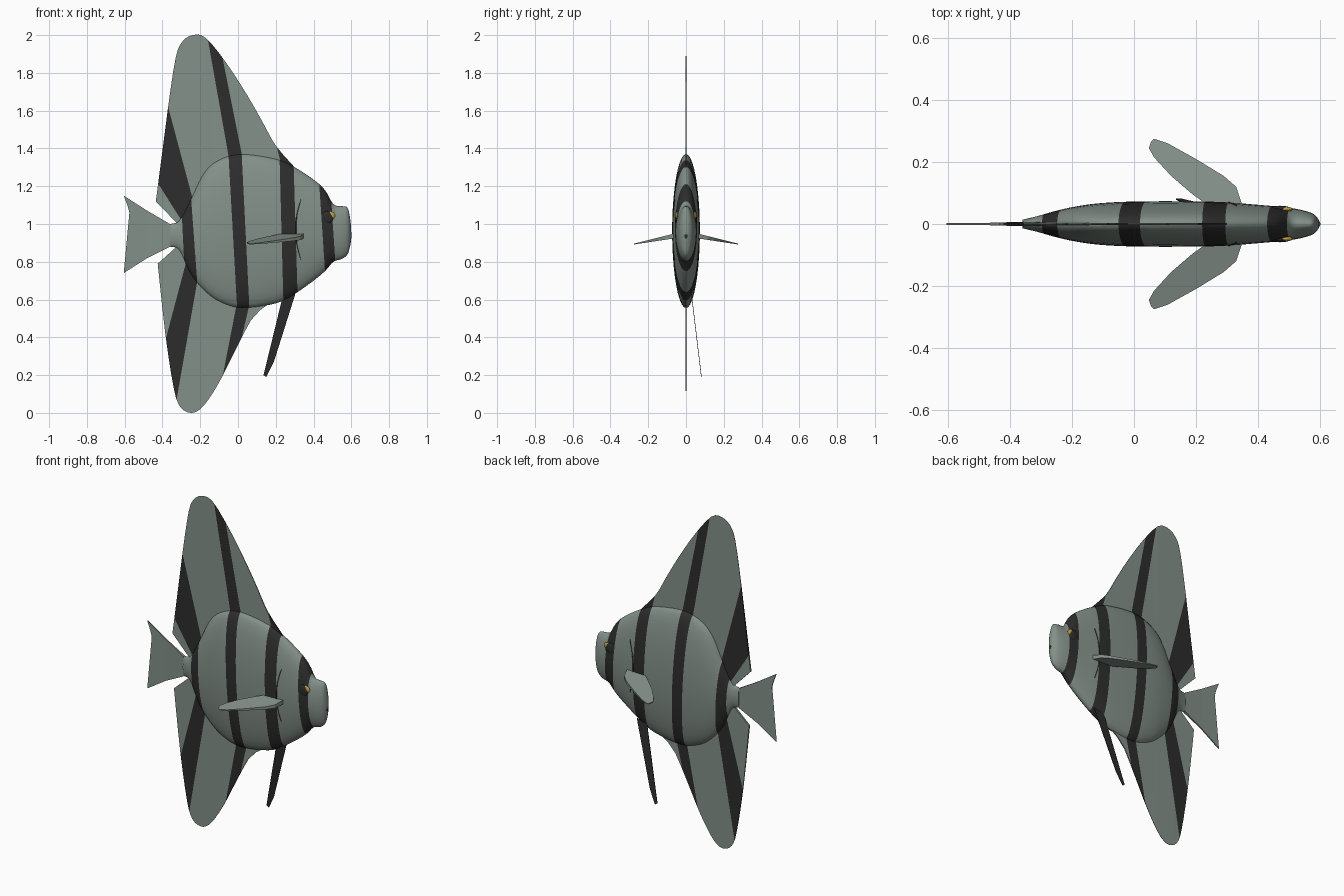
import bpy, bmesh, math
from mathutils import Vector

cube = bpy.data.objects.get("Cube")
if cube:
    bpy.data.objects.remove(cube)


def material(name, r, g, b):
    m = bpy.data.materials.new(name)
    m.use_nodes = True
    m.diffuse_color = (r, g, b, 1)
    bsdf = next(n for n in m.node_tree.nodes if n.type == 'BSDF_PRINCIPLED')
    bsdf.inputs["Base Color"].default_value = (r, g, b, 1)
    bsdf.inputs["Roughness"].default_value = 0.6
    return m


SCALE = material("grey green skin", 0.23, 0.28, 0.25)
DARK = material("stripe black", 0.026, 0.026, 0.026)
GOLD = material("eye gold", 0.55, 0.36, 0.06)


def finish(bm, name, mats, smooth=True):
    bmesh.ops.recalc_face_normals(bm, faces=bm.faces)
    mesh = bpy.data.meshes.new(name)
    bm.to_mesh(mesh)
    bm.free()
    for m in mats:
        mesh.materials.append(m)
    obj = bpy.data.objects.new(name, mesh)
    bpy.context.collection.objects.link(obj)
    if smooth:
        bpy.ops.object.select_all(action='DESELECT')
        obj.select_set(True)
        bpy.context.view_layer.objects.active = obj
        bpy.ops.object.shade_smooth_by_angle(angle=math.radians(40))
    return obj


def x_on(line, z):
    (xa, za), (xb, zb) = line
    return xa + (xb - xa) * (z - za) / (zb - za)


def paint_bands(bm, bands):
    """Cut the mesh along each band edge, then colour the faces between."""
    for band in bands:
        for (xa, za), (xb, zb) in band:
            bmesh.ops.bisect_plane(bm, geom=bm.verts[:] + bm.edges[:] + bm.faces[:], dist=1e-5,
                                   plane_co=(xa, 0, za), plane_no=(zb - za, 0, xa - xb))
    for f in bm.faces:
        c = f.calc_center_median()
        f.material_index = int(any(x_on(l, c.z) < c.x < x_on(r, c.z) for l, r in bands))


def spline(rows, steps):
    """Smooth curve through the rows."""
    rows = [Vector(r) for r in rows]
    out = []
    for i in range(len(rows) - 1):
        a, b = rows[max(i - 1, 0)], rows[i]
        c, d = rows[i + 1], rows[min(i + 2, len(rows) - 1)]
        for s in range(steps):
            t = s / steps
            out.append(b + (c - a) * t / 2 + (a * 2 - b * 5 + c * 4 - d) * t * t / 2
                       + (b * 3 - a - c * 3 + d) * t ** 3 / 2)
    return out + [rows[-1]]


# Body stations: x, belly height, back height, half width
STATIONS = spline([
    (-.36, .88, 1, .014), (-.31, .86, 1.02, .026), (-.25, .735, 1.13, .043), (-.18, .65, 1.27, .058),
    (-.1, .59, 1.34, .068), (.02, .555, 1.37, .073), (.2, .58, 1.345, .073), (.3, .63, 1.3, .07),
    (.4, .7, 1.235, .062), (.46, .75, 1.18, .057), (.505, .8, 1.105, .052), (.55, .815, 1.095, .043),
    (.58, .84, 1.085, .032), (.595, .89, 1.02, .016), (.6, .93, .95, .003)], 5)


def skin_y(x, z):
    """Half width of the body at a point of its side."""
    _, low, high, w = min(STATIONS, key=lambda s: abs(s[0] - x))
    return w * math.sqrt(max(0, 1 - ((2 * z - low - high) / (high - low)) ** 2))


# Body, a loft of ellipses with slanted stripes
bm = bmesh.new()
SIDES = 40
rings = []
for x, low, high, w in STATIONS:
    angles = [math.tau * k / SIDES for k in range(SIDES)]
    rings.append([bm.verts.new((x, w * math.cos(a), (low + high) / 2 + (high - low) / 2 * math.sin(a)))
                  for a in angles])
for r, s in zip(rings, rings[1:]):
    for k in range(SIDES):
        n = (k + 1) % SIDES
        bm.faces.new((r[k], r[n], s[n], s[k]))
bm.faces.new(rings[0])
bm.faces.new(rings[-1])
paint_bands(bm, [
    (((-.3, 1.1), (-.28, .7)), ((-.25, 1.16), (-.215, .68))),
    (((-.05, 1.36), (-.005, .56)), ((.02, 1.36), (.06, .56))),
    (((.22, 1.35), (.24, .6)), ((.295, 1.3), (.315, .64))),
    (((.43, 1.21), (.46, .76)), ((.49, 1.18), (.515, .8)))])
finish(bm, "body", [SCALE, DARK])


def plate(name, outline, half, bands=(), mats=(SCALE, DARK), place=None):
    """Thin fin from an outline in the side plane; half gives its half thickness."""
    bm = bmesh.new()
    face = bm.faces.new([bm.verts.new((x, 0, z)) for x, z in outline])
    bmesh.ops.triangulate(bm, faces=[face])
    paint_bands(bm, bands)
    front = bm.verts[:]
    new = bmesh.ops.extrude_face_region(bm, geom=bm.faces[:], use_keep_orig=True)["geom"]
    for v in front:
        v.co.y = -half(v.co.x, v.co.z)
    for v in new:
        if isinstance(v, bmesh.types.BMVert):
            v.co.y = half(v.co.x, v.co.z)
    if place:
        for v in bm.verts:
            v.co = place(*v.co)
    return finish(bm, name, mats, False)


def taper(x, z):
    return max(.0008, .006 * (1 - abs(z - .97)))


# Back fin
back_edge = spline([(-.435, 1.12), (-.41, 1.3), (-.37, 1.62), (-.33, 1.88), (-.295, 1.965), (-.24, 2),
                    (-.17, 1.985), (-.06, 1.85), (.05, 1.68), (.13, 1.54), (.2, 1.415), (.3, 1.3)], 3)
plate("back_fin", [tuple(p) for p in back_edge] + [(.2, 1.2), (-.15, 1.1), (-.3, .98)], taper, [
    (((-.42, 1.21), (-.3, 1.02)), ((-.37, 1.62), (-.25, 1.17))),
    (((-.16, 1.98), (-.05, 1.36)), ((-.09, 1.92), (.02, 1.37))),
    (((.19, 1.47), (.225, 1.33)), ((.4, 1.47), (.4, 1.2)))])

# Belly fin
belly_edge = spline([(-.425, .79), (-.385, .42), (-.34, .13), (-.305, .03), (-.25, 0), (-.2, .02),
                     (-.15, .08), (-.09, .18), (-.03, .3), (.03, .42), (.09, .52), (.17, .58)], 3)
plate("belly_fin", [tuple(p) for p in belly_edge] + [(.12, .68), (-.15, .8), (-.28, .92)], taper, [
    (((-.29, .74), (-.38, .4)), ((-.215, .7), (-.32, .1))),
    (((-.01, .56), (-.09, .15)), ((.055, .55), (.02, .4)))])

# Tail fin
tail_end = spline([(-.605, .74), (-.575, .83), (-.563, .94), (-.575, 1.06), (-.605, 1.15)], 4)
plate("tail_fin", [tuple(p) for p in tail_end] + [(-.48, 1.07), (-.36, 1), (-.33, .94), (-.36, .88), (-.48, .82)],
      lambda x, z: .003 + .03 * max(0, x + .5))

# Forked feeler fin under the chest, leaning outward
plate("feeler_fin", [(.24, .63), (.135, .2), (.175, .285), (.15, .19), (.19, .27), (.31, .65)],
      lambda x, z: .0015, mats=[DARK], place=lambda x, y, z: Vector((x, y + .03 + .12 * (.62 - z), z)))

# Side details, one set for each side
leaf = [(.35, .06), (.33, .12), (.29, .155), (.2, .21), (.11, .26), (.065, .275),
        (.055, .265), (.048, .245), (.065, .215), (.12, .155), (.19, .095), (.24, .06)]


def ball(name, center, size, mat):
    bm = bmesh.new()
    bmesh.ops.create_uvsphere(bm, u_segments=20, v_segments=12, radius=1)
    for v in bm.verts:
        v.co = Vector([c + s * p for c, s, p in zip(center, size, v.co)])
    return finish(bm, name, [mat])


for side, label in ((-1, "right"), (1, "left")):
    plate(label + "_side_fin", leaf, lambda x, y: max(.001, .013 - .05 * (y - .06)), mats=[SCALE],
          place=lambda x, t, y: Vector((x, side * y, .935 - .2 * (y - .07) + t)))

    # Eye with a sliver of gold in front
    ball(label + "_eye", (.472, side * .05, 1.035), (.033, .009, .033), DARK)
    ball(label + "_eye_rim", (.487, side * .048, 1.045), (.027, .008, .022), GOLD)

    # Gill slit lying on the skin
    bm = bmesh.new()
    path = spline([(.333, 1.13), (.312, 1.05), (.306, .97), (.312, .89), (.333, .81)], 4)
    strip = []
    for i, (x, z) in enumerate(path):
        w = .001 + .004 * math.sin(math.pi * i / (len(path) - 1))
        strip.append([bm.verts.new((x + d, side * (skin_y(x, z) + lift), z))
                      for d, lift in ((-w, -.004), (0, .003), (w, -.004))])
    for a, b in zip(strip, strip[1:]):
        for k in range(2):
            bm.faces.new((a[k], a[k + 1], b[k + 1], b[k]))
    finish(bm, label + "_gill_slit", [DARK])

# Mouth
ball("mouth", (.598, 0, .935), (.004, .008, .014), DARK)
